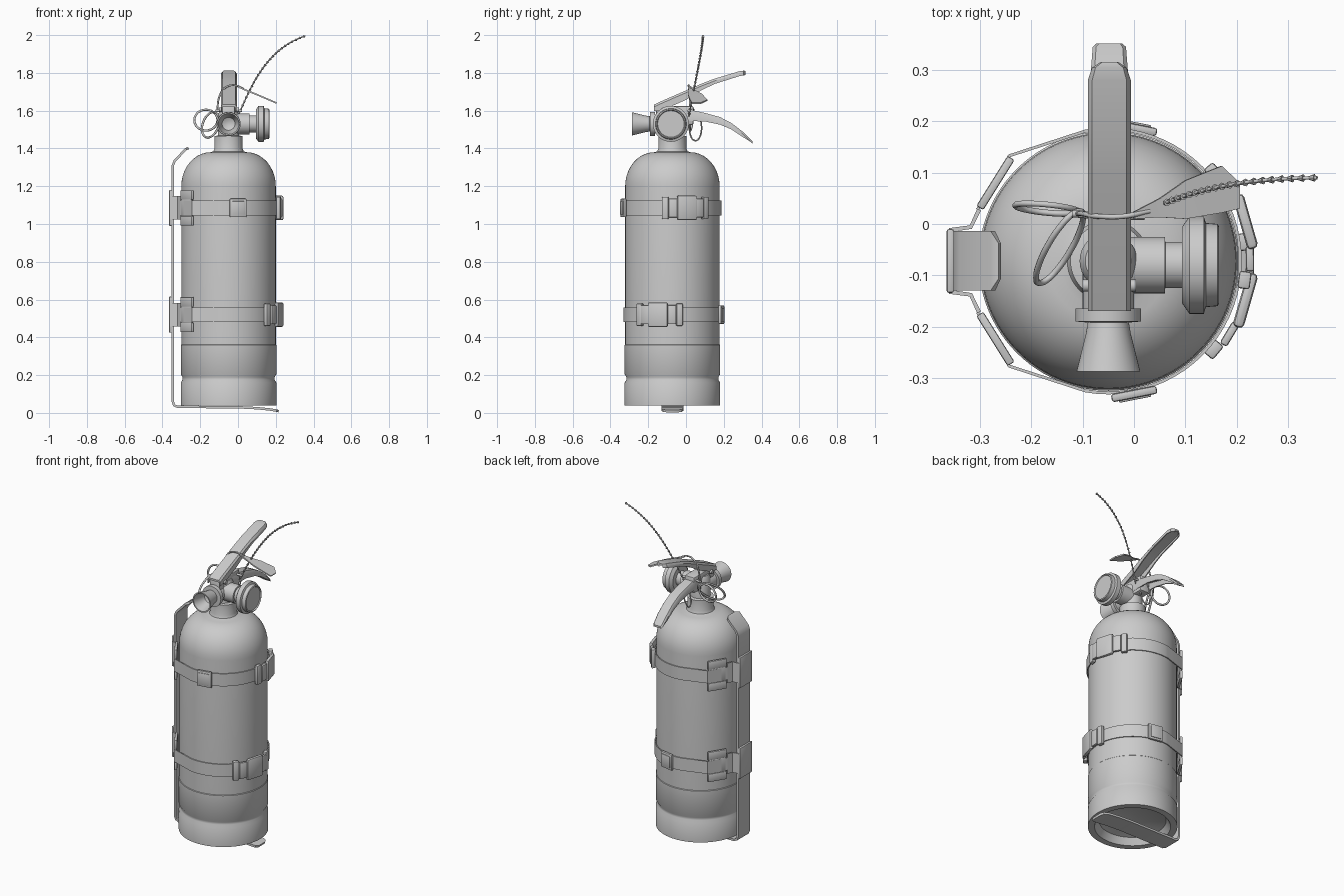
import bpy, bmesh, math
from mathutils import Vector, Matrix

if "Cube" in bpy.data.objects:
    bpy.data.objects.remove(bpy.data.objects["Cube"], do_unlink=True)

CX, CY, R = -0.05, -0.072, 0.253          # tank axis and radius
grey = bpy.data.materials.new("plain grey")
grey.use_nodes = True
grey.diffuse_color = (0.6, 0.6, 0.6, 1)
grey.node_tree.nodes["Principled BSDF"].inputs["Base Color"].default_value = (0.6, 0.6, 0.6, 1)


def finish(name, bm, smooth=35):
    bmesh.ops.recalc_face_normals(bm, faces=bm.faces)
    mesh = bpy.data.meshes.new(name)
    bm.to_mesh(mesh)
    bm.free()
    obj = bpy.data.objects.new(name, mesh)
    bpy.context.collection.objects.link(obj)
    mesh.materials.append(grey)
    bpy.ops.object.select_all(action='DESELECT')
    obj.select_set(True)
    bpy.context.view_layer.objects.active = obj
    bpy.ops.object.shade_smooth_by_angle(angle=math.radians(smooth))
    return obj


def skin(name, rings, closed=False, smooth=35):
    """Join equal rings of points into a tube, capped unless closed."""
    bm = bmesh.new()
    vs = [[bm.verts.new(p) for p in ring] for ring in rings]
    n = len(vs[0])
    for i in range(len(vs) if closed else len(vs) - 1):
        a, b = vs[i], vs[(i + 1) % len(vs)]
        for j in range(n):
            bm.faces.new((a[j], a[(j + 1) % n], b[(j + 1) % n], b[j]))
    if not closed:
        bm.faces.new(vs[0])
        bm.faces.new(vs[-1])
    return finish(name, bm, smooth)


def lathe(name, profile, axis, origin, n=48):
    """Revolve (radius, distance) pairs round an axis."""
    rot = Vector((0, 0, 1)).rotation_difference(Vector(axis)).to_matrix()
    rings = []
    for r, h in profile:
        turn = [k * math.tau / n for k in range(n)]
        rings.append([rot @ Vector((r * math.cos(t), r * math.sin(t), h)) + Vector(origin) for t in turn])
    return skin(name, rings)


def box(name, size, matrix, bevel=0.006):
    bm = bmesh.new()
    bmesh.ops.create_cube(bm, size=1, matrix=matrix @ Matrix.Diagonal((*size, 1)))
    if bevel:
        bmesh.ops.bevel(bm, geom=bm.edges[:], offset=bevel, segments=2, affect='EDGES', profile=0.5)
    return finish(name, bm)


def wire(name, points, radius, cyclic=False):
    curve = bpy.data.curves.new(name, 'CURVE')
    curve.dimensions = '3D'
    curve.bevel_depth, curve.bevel_resolution, curve.resolution_u = radius, 2, 6
    curve.use_fill_caps = True
    s = curve.splines.new('BEZIER')
    s.bezier_points.add(len(points) - 1)
    for bp, p in zip(s.bezier_points, points):
        bp.co = p
        bp.handle_left_type = bp.handle_right_type = 'AUTO'
    s.use_cyclic_u = cyclic
    obj = bpy.data.objects.new(name, curve)
    bpy.context.collection.objects.link(obj)
    curve.materials.append(grey)


def channel(name, stations, x, half, wall=0.006):
    """Lever: inverted U section along (y, top, depth, width factor)."""
    rings = []
    for y, top, depth, w in stations:
        h, c = half * w, half * w * 0.8
        out = [(-h, -depth), (-h, -0.012), (-c, 0), (c, 0), (h, -0.012), (h, -depth)]
        inn = [(h - wall, -depth), (h - wall, -wall * 2), (wall - h, -wall * 2), (wall - h, -depth)]
        rings.append([(x + a, y, top + b) for a, b in out + inn])
    return skin(name, rings)


def ribbon(name, path, thick, place, closed=False):
    """Flat strip: 2D path with thickness; place(u, v, side) gives 3D points."""
    rings, n = [], len(path)
    for i, p in enumerate(path):
        a = Vector(path[i - 1] if closed or i else p)
        b = Vector(path[(i + 1) % n] if closed or i < n - 1 else p)
        t = (b - a).normalized()
        nrm = Vector((t.y, -t.x)) * thick / 2
        o, q = Vector(p) + nrm, Vector(p) - nrm
        rings.append([place(o, -1, i), place(o, 1, i), place(q, 1, i), place(q, -1, i)])
    return skin(name, rings, closed, 30)


# Tank: hollow foot, grooved base, domed shoulder and neck
dome = [(0.095 + 0.155 * math.cos(a), 1.2 + 0.18 * math.sin(a))
        for a in [k * math.pi / 20 for k in range(11)]]
lathe("tank", [(0.02, 0.11), (0.12, 0.1), (0.19, 0.08), (0.215, 0.04), (R, 0.04), (R, 0.16), (0.244, 0.175),
               (0.244, 0.19), (R, 0.205), (R, 0.36), (0.25, 0.363)] + dome +
      [(0.08, 1.385), (0.074, 1.4), (0.074, 1.465), (0.05, 1.47)], (0, 0, 1), (CX, CY, 0), 96)

# Valve body, discharge horn and side gauge
lathe("valve_stem", [(0.056, 1.45), (0.056, 1.58), (0.045, 1.6)], (0, 0, 1), (CX, CY, 0), 32)
box("valve_block", (0.07, 0.2, 0.1), Matrix.Translation((CX, -0.06, 1.575)), 0.01)
lathe("discharge_horn", [(0.05, 0.05), (0.05, 0.165), (0.064, 0.165), (0.064, 0.19), (0.04, 0.192), (0.044, 0.215),
                         (0.062, 0.287), (0.055, 0.287), (0.034, 0.21), (0.015, 0.2)], (0, -1, 0), (CX, 0, 1.53))
lathe("side_gauge", [(0.055, -0.04), (0.055, 0.06), (0.045, 0.061), (0.045, 0.094), (0.075, 0.094), (0.095, 0.108),
                     (0.095, 0.136), (0.082, 0.14), (0.08, 0.163), (0.074, 0.166), (0.07, 0.16)],
      (1, 0, 0), (0, -0.08, 1.53))

# Squeeze lever and carrying handle
channel("upper_lever", [(-0.17, 1.632, 0.035, 1), (-0.12, 1.655, 0.05, 1), (0.0, 1.707, 0.05, 1),
                        (0.08, 1.742, 0.035, 1), (0.15, 1.769, 0.028, 1), (0.28, 1.808, 0.026, 1),
                        (0.305, 1.812, 0.025, 0.8), (0.316, 1.81, 0.022, 0.4)], -0.048, 0.042)
channel("lower_handle", [(-0.1, 1.62, 0.08, 0.95), (0.02, 1.605, 0.06, 0.95), (0.1, 1.588, 0.045, 1),
                         (0.18, 1.566, 0.04, 1), (0.24, 1.535, 0.034, 1), (0.3, 1.489, 0.028, 1),
                         (0.345, 1.445, 0.012, 0.9), (0.352, 1.437, 0.01, 0.7)], -0.048, 0.036)
lathe("lever_pivot", [(0.012, -0.1), (0.012, 0.004)], (1, 0, 0), (0, -0.12, 1.605), 16)

# Wall bracket: hooked top, long strip, foot lip under the tank
path = [(-0.262, 1.402), (-0.275, 1.397), (-0.335, 1.335), (-0.345, 1.31), (-0.345, 0.06), (-0.338, 0.04),
        (-0.32, 0.032), (0.0, 0.03), (0.1, 0.025), (0.17, 0.018), (0.205, 0.012), (0.215, 0.009)]
widths = [0.035] + [0.058] * 9 + [0.05, 0.03]
ribbon("wall_bracket", path, 0.013, lambda p, s, i: (p.x, CY + s * widths[i], p.y))


def clamp(label, z, flip):
    """Strap, bracket wings and buckles; flip mirrors front to back."""
    def around(angle, radius, z_off=0):
        a = math.radians(angle)
        pos = Vector((CX + radius * math.cos(a), CY + flip * radius * math.sin(a), z + z_off))
        return Matrix.Translation(pos) @ Matrix.Rotation(flip * a, 4, 'Z')

    # strap hugs the tank, then runs straight to the bracket
    loop = [(CX + 0.257 * math.cos(a), CY + 0.257 * math.sin(a))
            for a in [math.radians(d) for d in range(-100, 101, 5)]]
    strap = [(-0.305, CY - 0.1), (-0.243, CY - 0.205)] + loop + [(-0.243, CY + 0.205), (-0.305, CY + 0.1)]
    ribbon(label + "_strap", strap, 0.006, lambda p, s, i: (p.x, p.y, z + s * 0.039))

    # bracket back plate with short arms and slotted wings
    box(label + "_bracket_plate", (0.014, 0.124, 0.19), Matrix.Translation((-0.358, CY, z)), 0.004)
    for side, word in ((-1, "front"), (1, "back")):
        arm = [(-0.36, CY + side * 0.06), (-0.318, CY + side * 0.066), (-0.302, CY + side * 0.1)]
        ribbon(label + "_" + word + "_arm", arm, 0.008, lambda p, s, i: (p.x, p.y, z + s * 0.062))
        turn = Matrix.Translation((-0.27, CY + side * 0.152, z)) @ Matrix.Rotation(-side * math.radians(32), 4, 'Z')
        for end in (-1, 1):
            box(f"{label}_{word}_wing_{'upper' if end > 0 else 'lower'}", (0.016, 0.115, 0.05),
                turn @ Matrix.Translation((0, 0, end * 0.068)), 0.004)
        box(label + "_" + word + "_wing_pad", (0.012, 0.105, 0.09), turn, 0.004)

    # large side buckle: waisted body, raised hump and two end bars
    box(label + "_buckle_body", (0.022, 0.11, 0.13), around(16, 0.278), 0.009)
    for d, word in ((-1, "near"), (1, "far")):
        box(f"{label}_buckle_neck_{word}", (0.016, 0.05, 0.1), around(16 + d * 15, 0.276), 0.005)
        box(f"{label}_buckle_bar_{word}", (0.024, 0.034, 0.118), around(16 + d * 24, 0.268), 0.005)
    # small strap adjuster
    box(label + "_adjuster", (0.016, 0.09, 0.098), around(-79, 0.264), 0.005)
    box(label + "_adjuster_inset", (0.006, 0.064, 0.072), around(-79, 0.2725), 0.002)


clamp("upper", 1.085, 1)
clamp("lower", 0.52, -1)

# Safety pin with two rings and a seal loop
wire("safety_pin", [(-0.12, 0.02, 1.6), (-0.05, 0.015, 1.6), (0.02, 0.015, 1.6)], 0.007)


def ring(name, centre, u, v, radius):
    u, v = Vector(u), Vector(v)
    pts = [Vector(centre) + u * math.cos(k * math.tau / 12) + v * math.sin(k * math.tau / 12) for k in range(12)]
    wire(name, pts, radius, True)


ring("pull_ring", (-0.17, 0.03, 1.55), (0.061, -0.006, 0), (0, 0.008, 0.055), 0.006)
ring("second_ring", (-0.145, -0.045, 1.525), (-0.04, -0.07, -0.05), (-0.022, 0.005, 0.045), 0.006)
ring("seal_loop", (-0.04, 0.05, 1.51), (0.0, 0.032, 0.01), (0.02, -0.005, 0.068), 0.004)

# Seal tag on its cord
wire("tag_cord", [(-0.11, 0.02, 1.6), (-0.1, 0.02, 1.67), (-0.07, 0.015, 1.72), (-0.02, 0.015, 1.735),
                  (0.03, 0.025, 1.715)], 0.005)
tag = [(0.0, 1.727), (0.05, 1.705), (0.1, 1.685), (0.17, 1.655), (0.205, 1.64)]
edges = [(0.01, 0.024), (0.013, 0.05), (0.01, 0.085), (0.022, 0.113), (0.03, 0.08)]
ribbon("seal_tag", tag, 0.008, lambda p, s, i: (p.x, edges[i][s > 0], p.y))

# Beaded tie sweeping upward
a, b, c, d = [Vector(p) for p in ((0.0, 0.015, 1.57), (0.08, 0.05, 1.76), (0.16, 0.088, 1.93), (0.357, 0.09, 1.996))]
tie = [a * (1 - t) ** 3 + b * 3 * t * (1 - t) ** 2 + c * 3 * t * t * (1 - t) + d * t ** 3
       for t in [k / 26 for k in range(27)]]
wire("tie_cord", tie, 0.0035)
beads = bmesh.new()
for p, q in zip(tie, tie[1:]):
    rot = (q - p).to_track_quat('Z', 'Y').to_matrix().to_4x4()
    bmesh.ops.create_cone(beads, cap_ends=True, segments=8, radius1=0.003, radius2=0.0075, depth=0.013,
                          matrix=Matrix.Translation((p + q) / 2) @ rot)
finish("tie_beads", beads)
